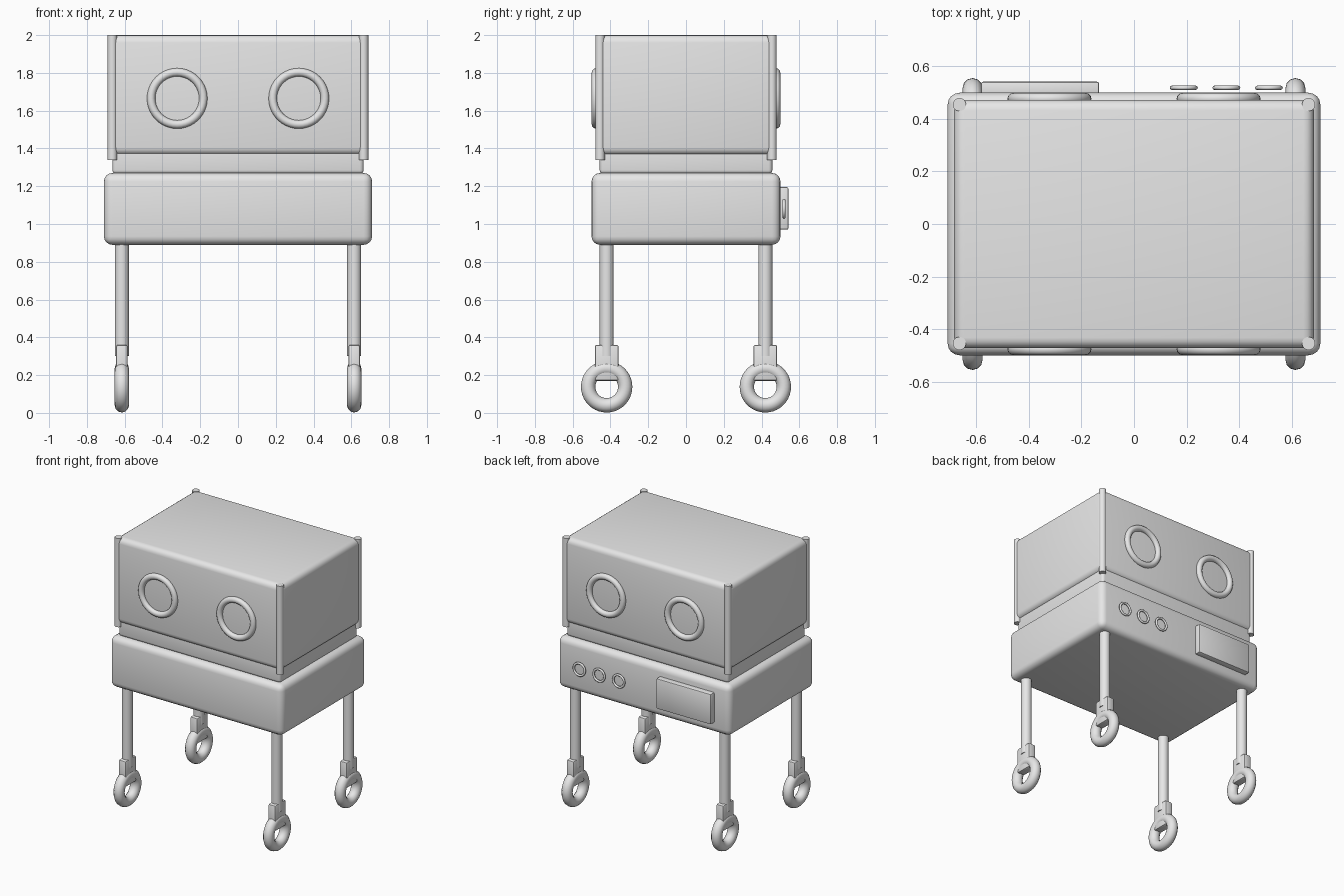
import bpy
from math import pi

if "Cube" in bpy.data.objects:
    bpy.data.objects.remove(bpy.data.objects["Cube"], do_unlink=True)

grey = bpy.data.materials.new("light_grey")
grey.use_nodes = True
grey.diffuse_color = (0.8, 0.8, 0.8, 1)
grey.node_tree.nodes["Principled BSDF"].inputs["Base Color"].default_value = (0.8, 0.8, 0.8, 1)


def finish(name):
    """Name the active object, give it the material and smooth it."""
    ob = bpy.context.object
    ob.name = name
    ob.data.materials.append(grey)
    bpy.ops.object.shade_smooth_by_angle(angle=pi / 5)
    return ob


def rounded_box(name, low, high, radius, segments=4):
    centre = [(a + b) / 2 for a, b in zip(low, high)]
    bpy.ops.mesh.primitive_cube_add(size=1, location=centre)
    ob = bpy.context.object
    ob.scale = [b - a for a, b in zip(low, high)]
    bpy.ops.object.transform_apply(location=False, rotation=False, scale=True)
    bevel = ob.modifiers.new("rounding", "BEVEL")
    bevel.width = radius
    bevel.segments = segments
    bpy.ops.object.modifier_apply(modifier=bevel.name)
    return finish(name)


def post(name, x, y, bottom, top, radius):
    bpy.ops.mesh.primitive_cylinder_add(
        vertices=24, radius=radius, depth=top - bottom, location=(x, y, (top + bottom) / 2))
    return finish(name)


def ring(name, location, major, minor, rotation, sides=12):
    bpy.ops.mesh.primitive_torus_add(
        location=location, rotation=rotation, major_radius=major, minor_radius=minor,
        major_segments=40, minor_segments=sides)
    return finish(name)


# Body: base cabinet, recessed deck and enclosed hood
rounded_box("base_cabinet", (-0.71, -0.5, 0.89), (0.71, 0.5, 1.27), 0.045)
rounded_box("deck", (-0.665, -0.457, 1.265), (0.665, 0.457, 1.42), 0.02)
rounded_box("hood", (-0.685, -0.473, 1.365), (0.685, 0.473, 2.0), 0.04)

# Four corners: hood posts, legs and castors
for side, x in (("left", 1), ("right", -1)):
    for end, y in (("front", -1), ("back", 1)):
        tag = f"{end}_{side}"
        post(f"hood_post_{tag}", x * 0.665, y * 0.455, 1.34, 2.0, 0.025)
        lx, ly = x * 0.615, y * 0.42
        post(f"leg_{tag}", lx, ly, 0.3, 0.92, 0.037)
        rounded_box(f"castor_fork_{tag}", (lx - 0.03, ly - 0.063, 0.17),
                    (lx + 0.03, ly + 0.063, 0.36), 0.01, 2)
        ring(f"castor_wheel_{tag}", (lx, ly, 0.138), 0.098, 0.038, (0, pi / 2, 0))
        # Access port rims on the hood walls
        ring(f"port_rim_{tag}", (x * 0.322, y * 0.477, 1.665), 0.138, 0.022, (pi / 2, 0, 0))

# Control panel and dials on the back
rounded_box("control_panel", (-0.583, 0.48, 0.97), (-0.133, 0.542, 1.195), 0.008, 2)
for i in range(3):
    ring(f"dial_{i + 1}", (0.19 + i * 0.162, 0.519, 1.08), 0.045, 0.008, (pi / 2, 0, 0))
